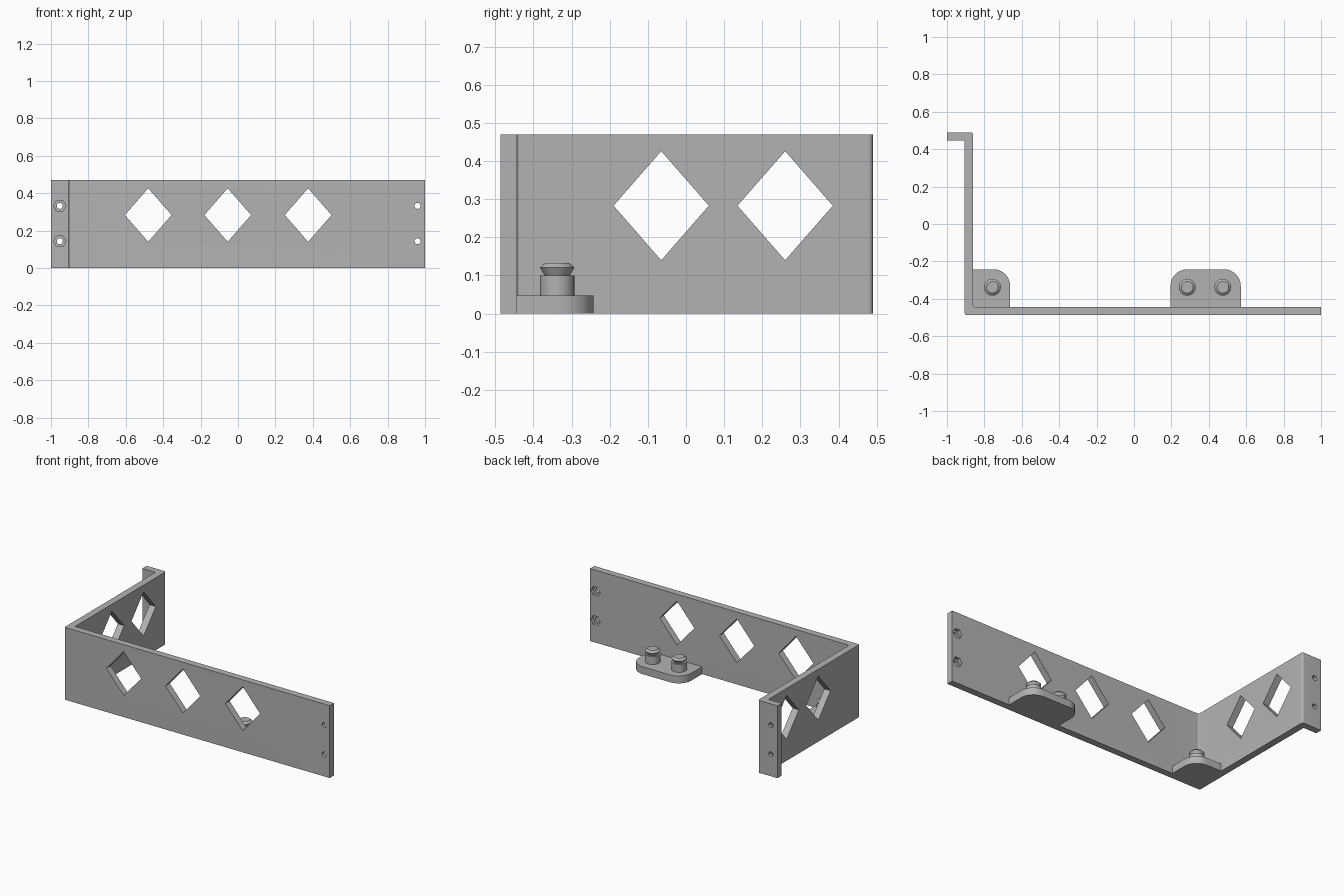
import bpy, bmesh, math
from mathutils import Matrix, Vector

if "Cube" in bpy.data.objects:
    bpy.data.objects.remove(bpy.data.objects["Cube"])

HEIGHT, MID = 0.47, 0.283
grey = bpy.data.materials.new("plain grey")
grey.use_nodes = True
grey.diffuse_color = (0.45, 0.45, 0.45, 1)
grey.node_tree.nodes["Principled BSDF"].inputs["Base Color"].default_value = grey.diffuse_color


def link(name, bm):
    bmesh.ops.recalc_face_normals(bm, faces=bm.faces)
    mesh = bpy.data.meshes.new(name)
    bm.to_mesh(mesh)
    bm.free()
    mesh.materials.append(grey)
    obj = bpy.data.objects.new(name, mesh)
    bpy.context.collection.objects.link(obj)
    return obj


def rounded(corners, steps=8):
    """Outline from (x, y, radius) corners, with each right angle turned into an arc."""
    out = []
    for i, (x, y, r) in enumerate(corners):
        p = Vector((x, y))
        if not r:
            out.append(p)
            continue
        a = (Vector(corners[i - 1][:2]) - p).normalized()
        b = (Vector(corners[(i + 1) % len(corners)][:2]) - p).normalized()
        for k in range(steps + 1):
            t = math.pi / 2 * k / steps
            out.append(p + r * (a * (1 - math.sin(t)) + b * (1 - math.cos(t))))
    return out


def extrude(name, outline, depth, matrix=Matrix()):
    bm = bmesh.new()
    face = bm.faces.new([bm.verts.new((p[0], p[1], 0)) for p in outline])
    top = bmesh.ops.extrude_face_region(bm, geom=[face])["geom"]
    verts = [v for v in top if isinstance(v, bmesh.types.BMVert)]
    bmesh.ops.translate(bm, verts=verts, vec=(0, 0, depth))
    bm.transform(matrix)
    return link(name, bm)


def ring(n, rx, ry):
    return [(rx * math.cos(math.tau * k / n), ry * math.sin(math.tau * k / n)) for k in range(n)]


def smooth(obj):
    bpy.ops.object.select_all(action="DESELECT")
    obj.select_set(True)
    bpy.context.view_layer.objects.active = obj
    bpy.ops.object.shade_smooth_by_angle(angle=math.radians(25))


# Bent plate: long front wall, side wall and mounting flange
frame = extrude("bent_plate", rounded([
    (-0.905, -0.487, 0.01), (1, -0.487, 0), (1, -0.443, 0), (-0.86, -0.443, 0.006),
    (-0.86, 0.49, 0.012), (-1, 0.49, 0), (-1, 0.447, 0), (-0.905, 0.447, 0.006)]), HEIGHT)

# Cutters: outlines are drawn upright, facing along y or x
upright = Matrix.Rotation(math.pi / 2, 4, "X")
sideways = Matrix.Rotation(math.pi / 2, 4, "Z") @ upright
cutters = []


def cut(outline, depth, place, turn=upright):
    cutters.append(extrude("cutter", outline, depth, Matrix.Translation(place) @ turn))


diamond = ring(4, 0.125, 0.143)
for x in (-0.48, -0.055, 0.375):
    cut(diamond, 0.1, (x, -0.415, MID))
for y in (-0.065, 0.26):
    cut(diamond, 0.1, (-0.93, y, MID), sideways)

# Screw holes with hexagonal nut pockets on the inner faces
for z in (0.143, 0.332):
    for x, y_mid, y_pocket in ((0.96, -0.415, -0.4), (-0.953, 0.52, 0.467)):
        cut(ring(24, 0.016, 0.016), 0.1, (x, y_mid, z))
        cut(ring(6, 0.033, 0.033), 0.065, (x, y_pocket, z))

bpy.context.view_layer.objects.active = frame
for cutter in cutters:
    mod = frame.modifiers.new("cut", "BOOLEAN")
    mod.operation, mod.solver, mod.object = "DIFFERENCE", "EXACT", cutter
    bpy.ops.object.modifier_apply(modifier=mod.name)
for cutter in cutters:
    bpy.data.objects.remove(cutter)
smooth(frame)

# Foot tabs at the bottom, rounded on their free corners
for name, x0, x1, left_r in (("corner_tab", -0.862, -0.662, 0), ("middle_tab", 0.195, 0.571, 0.09)):
    smooth(extrude(name, rounded([
        (x0, -0.445, 0), (x1, -0.445, 0), (x1, -0.242, 0.09), (x0, -0.242, left_r)]), 0.048))

# Locating pegs: round post with a flared, chamfered head
profile = [(0.045, 0.046), (0.045, 0.1), (0.033, 0.1), (0.045, 0.121), (0.031, 0.133)]
for name, x in (("corner_peg", -0.757), ("middle_peg_right", 0.285), ("middle_peg_left", 0.475)):
    bm = bmesh.new()
    loops = [[bm.verts.new((px + x, py - 0.338, z)) for px, py in ring(32, r, r)] for r, z in profile]
    for low, high in zip(loops, loops[1:]):
        for k in range(32):
            j = (k + 1) % 32
            bm.faces.new((low[k], low[j], high[j], high[k]))
    bm.faces.new(loops[0])
    bm.faces.new(loops[-1])
    smooth(link(name, bm))
